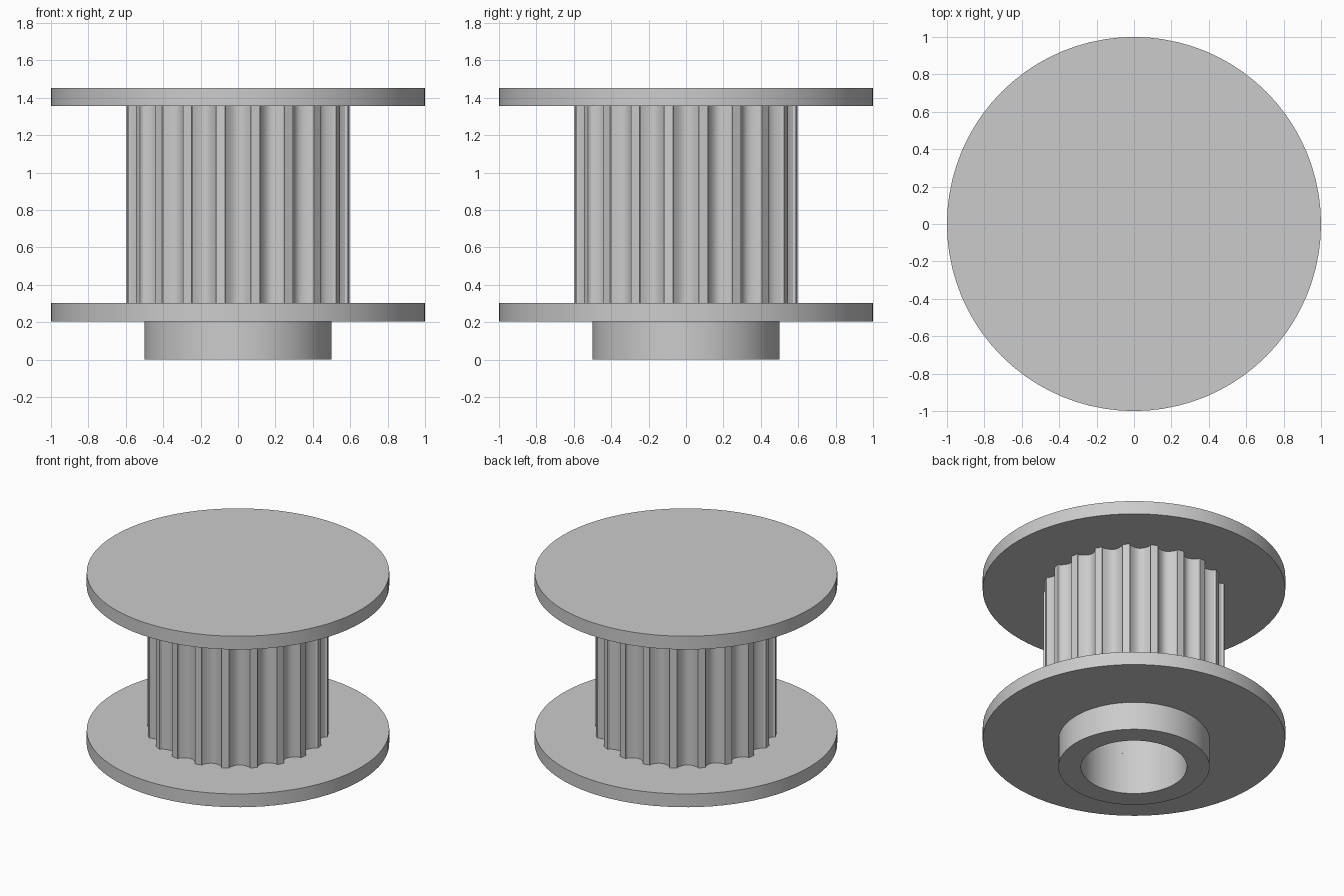
import bpy, bmesh
from math import sin, cos, pi, radians, hypot

cube = bpy.data.objects.get("Cube")
if cube:
    bpy.data.objects.remove(cube, do_unlink=True)

metal = bpy.data.materials.new("plain grey")
GREY = (0.6, 0.6, 0.6, 1)
metal.diffuse_color = GREY
metal.use_nodes = True
metal.node_tree.nodes["Principled BSDF"].inputs["Base Color"].default_value = GREY

BORE = 0.35
TEETH = 20


def circle(radius, n=80):
    return [(radius * cos(2 * pi * i / n), radius * sin(2 * pi * i / n)) for i in range(n)]


def tooth_outline(radius=0.6, depth=0.055, wall=0.015, half=radians(6.6), steps=10):
    """Round drum outline with a scooped groove between neighbouring lands."""
    pts = []
    for t in range(TEETH):
        mid = 2 * pi * t / TEETH
        pts.append((radius * cos(mid - half), radius * sin(mid - half)))
        for i in range(steps + 1):
            u = -1 + 2 * i / steps
            r = radius - wall - (depth - wall) * (1 - u * u)
            a = mid + u * half * 0.97
            pts.append((r * cos(a), r * sin(a)))
        pts.append((radius * cos(mid + half), radius * sin(mid + half)))
    return pts


def extrude_part(name, outline, z0, z1, bore=None):
    """Extrude an outline upward, solid or with a round bore."""
    bm = bmesh.new()
    n = len(outline)

    def loop(pts, z):
        return [bm.verts.new((x, y, z)) for x, y in pts]

    def strip(a, b):
        for i in range(n):
            j = (i + 1) % n
            bm.faces.new((a[i], a[j], b[j], b[i]))

    low, high = loop(outline, z0), loop(outline, z1)
    strip(low, high)
    if bore:
        inner = [(x * bore / hypot(x, y), y * bore / hypot(x, y)) for x, y in outline]
        in_low, in_high = loop(inner, z0), loop(inner, z1)
        strip(high, in_high)
        strip(in_high, in_low)
        strip(in_low, low)
    else:
        bm.faces.new(high)
        bm.faces.new(low[::-1])
    bmesh.ops.recalc_face_normals(bm, faces=bm.faces)
    mesh = bpy.data.meshes.new(name)
    bm.to_mesh(mesh)
    bm.free()
    mesh.materials.append(metal)
    obj = bpy.data.objects.new(name, mesh)
    bpy.context.collection.objects.link(obj)
    bpy.ops.object.select_all(action="DESELECT")
    obj.select_set(True)
    bpy.context.view_layer.objects.active = obj
    bpy.ops.object.shade_smooth_by_angle(angle=radians(30))
    return obj


# Hub, flanges and toothed drum, stacked upward
extrude_part("hub", circle(0.5), 0, 0.205, BORE)
extrude_part("lower_flange", circle(1), 0.205, 0.302, BORE)
extrude_part("toothed_drum", tooth_outline(), 0.302, 1.355, BORE)
extrude_part("upper_flange", circle(1), 1.355, 1.452)
